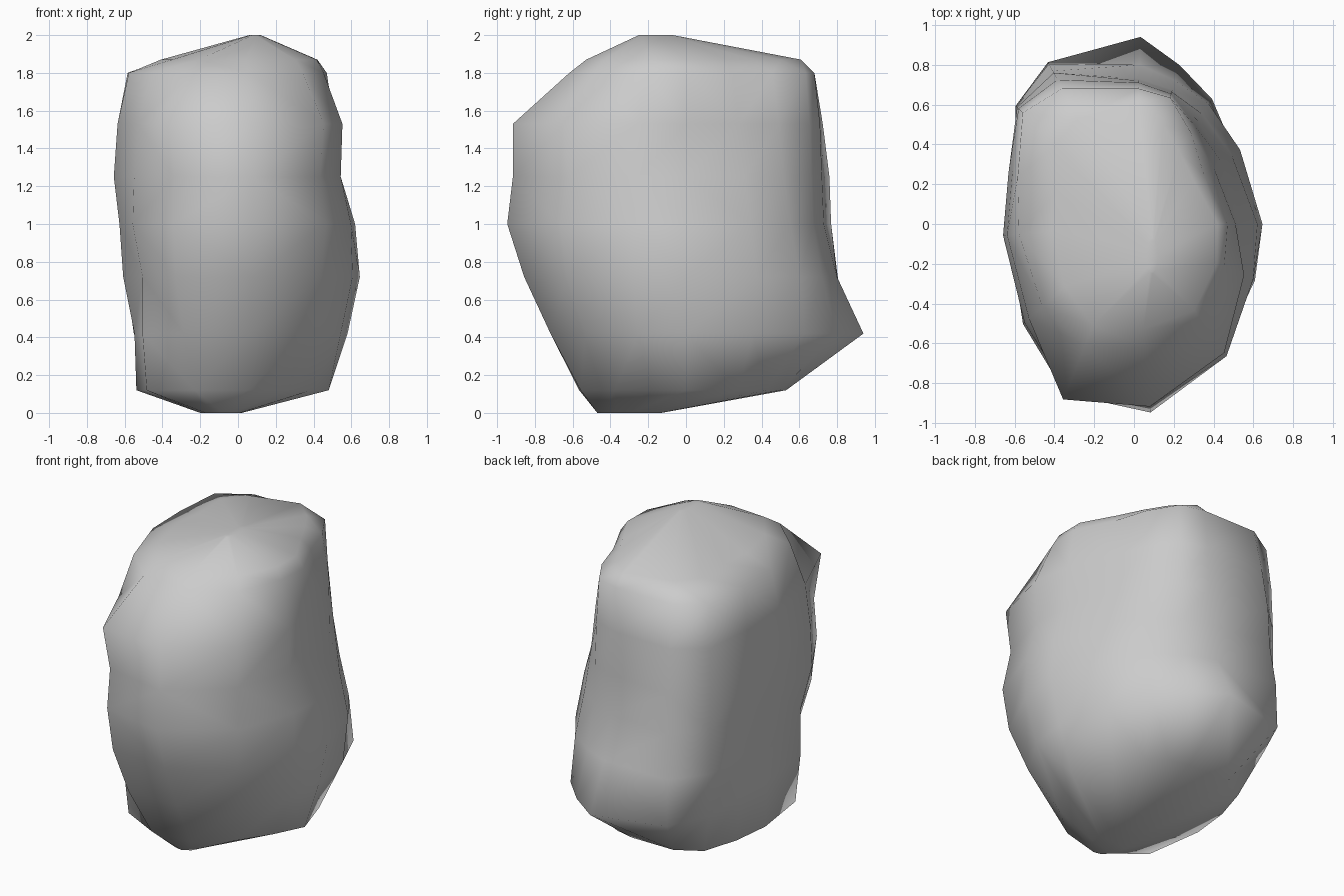
import bpy, bmesh
from math import radians, cos, sin

# Directions (degrees around z, 0 = right, 90 = back) used by every cross-section
ANGLES = [0, 35, 58, 74, 88, 118, 135, 158, 185, 222, 248, 275, 305, 335]

# Boulder cross-sections: height -> radius in each direction
SECTIONS = {
    0.12: [.48, .48, .50, .52, .53, .60, .62, .55, .54, .65, .61, .56, .46, .43],
    0.42: [.58, .62, .74, .83, .94, .92, .78, .59, .55, .68, .77, .72, .65, .60],
    0.72: [.645, .65, .71, .75, .80, .91, .84, .64, .61, .68, .88, .86, .77, .67],
    1.00: [.62, .60, .65, .70, .73, .87, .83, .66, .63, .75, .92, .95, .81, .66],
    1.25: [.53, .54, .61, .69, .72, .86, .83, .68, .66, .74, .90, .92, .76, .60],
    1.53: [.51, .49, .58, .68, .71, .82, .82, .66, .64, .71, .95, .92, .79, .61],
    1.80: [.47, .43, .54, .66, .68, .77, .79, .63, .58, .62, .66, .62, .60, .50],
    1.87: [.42, .37, .43, .52, .61, .60, .56, .42, .41, .47, .55, .53, .53, .46],
}


def ring(bm, z, rx, ry, cx=0.0, cy=0.0):
    """Loop of vertices; rx and ry are per-direction radii."""
    return [bm.verts.new((cx + a * cos(radians(t)), cy + b * sin(radians(t)), z))
            for t, a, b in zip(ANGLES, rx, ry)]


bm = bmesh.new()
n = len(ANGLES)

# Small base patch, body sections, small crown patch
loops = [ring(bm, 0.0, [.11] * n, [.17] * n, -.09, -.30)]
loops += [ring(bm, z, r, r) for z, r in SECTIONS.items()]
loops.append(ring(bm, 2.0, [.03] * n, [.09] * n, .09, -.16))

# Skin between neighbouring sections, then close both ends
for low, high in zip(loops, loops[1:]):
    for i in range(n):
        j = (i + 1) % n
        bm.faces.new((low[i], low[j], high[j], high[i]))
bm.faces.new(loops[0][::-1])
bm.faces.new(loops[-1])

bmesh.ops.triangulate(bm, faces=bm.faces[:])
bmesh.ops.recalc_face_normals(bm, faces=bm.faces[:])
for f in bm.faces:
    f.smooth = True

mesh = bpy.data.meshes.new("boulder")
bm.to_mesh(mesh)
bm.free()
boulder = bpy.data.objects.new("boulder", mesh)
bpy.context.collection.objects.link(boulder)
